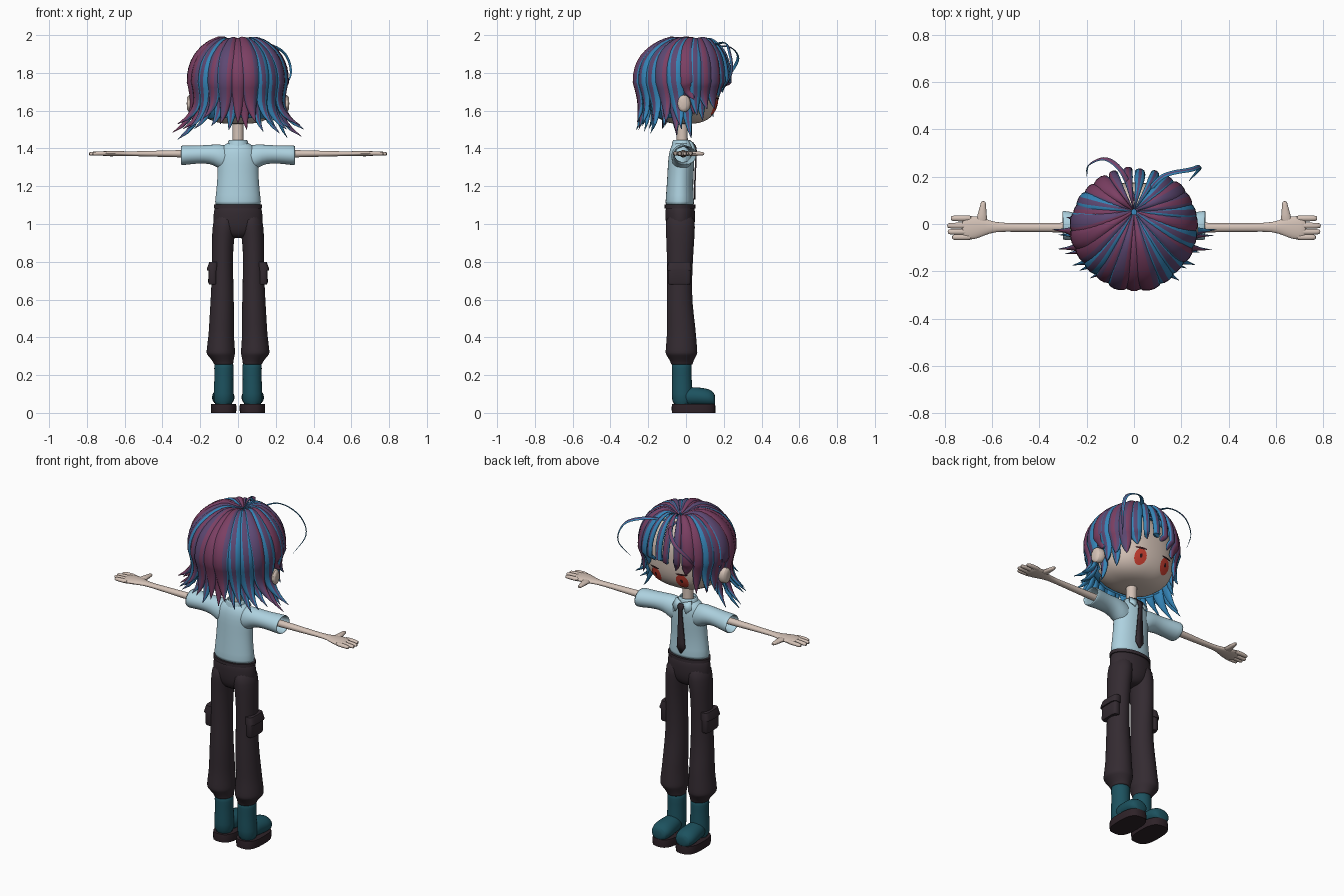
import bpy, bmesh, math, random
from mathutils import Vector
from math import sin, cos, pi

random.seed(4)
if "Cube" in bpy.data.objects:
    bpy.data.objects.remove(bpy.data.objects["Cube"])


def material(name, *rgb):
    m = bpy.data.materials.new(name)
    m.use_nodes = True
    m.diffuse_color = (*rgb, 1)
    m.node_tree.nodes["Principled BSDF"].inputs["Base Color"].default_value = (*rgb, 1)
    return m


SKIN = material("skin", .66, .54, .47)
SHIRT = material("pale_blue_cloth", .42, .64, .74)
DARK = material("dark_cloth", .034, .024, .031)
BOOT = material("teal_leather", .012, .085, .115)
SOLE = material("sole_rubber", .027, .016, .021)
BLUE = material("hair_blue", .035, .23, .47)
VIOLET = material("hair_violet", .11, .065, .17)
PLUM = material("hair_plum", .2, .05, .125)
RED = material("eye_red", .6, .05, .03)
BLACK = material("eye_dark", .03, .008, .01)


def finish(name, bm, mats, sub=0, thick=0, angle=40):
    bmesh.ops.recalc_face_normals(bm, faces=bm.faces)
    me = bpy.data.meshes.new(name)
    bm.to_mesh(me)
    bm.free()
    ob = bpy.data.objects.new(name, me)
    bpy.context.collection.objects.link(ob)
    for m in mats:
        me.materials.append(m)
    bpy.ops.object.select_all(action='DESELECT')
    ob.select_set(True)
    bpy.context.view_layer.objects.active = ob
    bpy.ops.object.shade_smooth_by_angle(angle=math.radians(angle))
    if thick:
        ob.modifiers.new("thickness", 'SOLIDIFY').thickness = thick
    if sub:
        ob.modifiers.new("smooth", 'SUBSURF').levels = sub
        ob.modifiers["smooth"].render_levels = sub


def bridge(bm, a, b):
    n = len(a)
    return [bm.faces.new((a[i], a[(i + 1) % n], b[(i + 1) % n], b[i])) for i in range(n)]


def loft(name, rings, mat, axis='Z', side=1, n=20, power=2, caps=True, **kw):
    """Rings are (position, centre 1, centre 2, radius 1, radius 2) along an axis."""
    bm = bmesh.new()
    loops = []
    for p, c1, c2, r1, r2 in rings:
        loop = []
        for i in range(n):
            c, s = cos(2 * pi * i / n), sin(2 * pi * i / n)
            u = c1 + r1 * math.copysign(abs(c) ** (2 / power), c)
            v = c2 + r2 * math.copysign(abs(s) ** (2 / power), s)
            x, y, z = {'Z': (u, v, p), 'X': (p, u, v), 'Y': (u, p, v)}[axis]
            loop.append(bm.verts.new((x * side, y, z)))
        loops.append(loop)
    for a, b in zip(loops, loops[1:]):
        bridge(bm, a, b)
    if caps:
        bm.faces.new(loops[0])
        bm.faces.new(loops[-1])
    finish(name, bm, [mat], **kw)


# Head: an ellipsoid with a boxier jaw, reused for the scalp layer
HC, HR, HP, JAW = Vector((0, -.01, 1.735)), (.225, .185, .205), 2.4, 3


def head_shape(scale):
    bm = bmesh.new()
    bmesh.ops.create_uvsphere(bm, u_segments=40, v_segments=28, radius=1)
    for v in bm.verts:
        q = JAW if v.co.z < 0 else HP
        flat = (abs(v.co.x) ** HP + abs(v.co.y) ** HP) ** (1 / HP)
        k = scale * (flat ** q + abs(v.co.z) ** q) ** (-1 / q)
        v.co = HC + Vector([c * k * r for c, r in zip(v.co, HR)])
    return bm


def face_point(x, z, lift):
    q = JAW if z < HC.z else HP
    flat = (1 - abs((z - HC.z) / HR[2]) ** q) ** (HP / q)
    return (x, HC.y + HR[1] * (flat - abs(x / HR[0]) ** HP) ** (1 / HP) + lift, z)


finish("head", head_shape(1), [SKIN])
bm = head_shape(1.05)
bmesh.ops.delete(bm, context='FACES', geom=[
    f for f in bm.faces if f.calc_center_median().z < 1.56
    or f.calc_center_median().y > -.05 + max(0, f.calc_center_median().z - 1.8)])
finish("hair_scalp", bm, [BLUE])


# Face details: thin plates that follow the head
def face_plate(name, cx, cz, rx, rz, mat, lift):
    bm = bmesh.new()
    loops = [[bm.verts.new(face_point(cx + rx * k * cos(2 * pi * i / 20),
                                      cz + rz * k * sin(2 * pi * i / 20), lift))
              for i in range(20)] for k in (1, .5, .05)]
    for a, b in zip(loops, loops[1:]):
        bridge(bm, a, b)
    bm.faces.new(loops[-1])
    finish(name, bm, [mat])


for s, tag in ((1, "left"), (-1, "right")):
    x = .084 * s
    face_plate(tag + "_eye", x, 1.62, .035, .044, RED, .003)
    face_plate(tag + "_pupil", x, 1.623, .008, .012, BLACK, .005)
    face_plate(tag + "_eyelash", x + .004 * s, 1.665, .035, .006, BLACK, .005)
    loft(tag + "_ear", [(.2, .0, 1.64, .02, .03), (.235, -.005, 1.638, .034, .046),
                        (.262, -.014, 1.638, .034, .048), (.272, -.018, 1.638, .02, .03)],
         SKIN, 'X', s, sub=1)


# Hair: lens-shaped tapering locks with striped outer faces
def lock(bm, pts, width, thick, stripes, root=.1):
    n, last, loops = 10, len(pts) - 1, []
    for i, p in enumerate(pts):
        t = i / last
        tan = (pts[min(i + 1, last)] - pts[max(i - 1, 0)]).normalized()
        out = p - Vector((0, 0, 1.72))
        out = (out - tan * out.dot(tan)).normalized()
        across = tan.cross(out)
        w = width * min(1, root + 2.4 * t) * max(.03, 1 - t ** 5)
        loop = []
        for j in range(n):
            a = 2 * pi * j / n
            bend = (w * cos(a)) ** 2 / .4
            loop.append(bm.verts.new(p + across * w * cos(a)
                                     + out * (thick * sin(a) * min(1, w / .02) - bend)))
        loops.append(loop)
    for a, b in zip(loops, loops[1:]):
        for f, k in zip(bridge(bm, a, b), stripes + (0,) * 5):
            f.material_index = k
    bm.faces.new(loops[0])
    bm.faces.new(loops[-1])


def hair_path(phi, scale, end, flick, twist):
    pts, steps = [], 20
    back = max(0, -sin(phi))
    for i in range(steps + 1):
        t = i / steps
        arc = min(t / .6, 1)
        drop = max(0, (t - .6) / .4)
        th = .05 + (pi / 2 - .05) * arc
        ang = phi + twist * t * t
        r = sin(th) * scale * (1 - .1 * sin(drop * pi * .75) + flick * drop ** 4)
        depth = .22 if sin(ang) > 0 else .265
        z = 1.75 + .24 * scale * cos(th) ** .85 - (1.75 - end) * drop - .045 * math.exp(-(th / .25) ** 2)
        pts.append(Vector((.25 * r * cos(ang) + .06 * drop ** 4 * cos(phi) * (back > .2),
                           depth * r * sin(ang) + .055 * (1 - sin(th)), z)))
    return pts


def end_height(phi):
    f = sin(phi)
    if f > .1:
        return (1.59 if cos(phi) > 0 else 1.57) + .42 * max(0, f - .6)
    if f > -.12:
        return 1.68
    return 1.49 + .06 * f * f


PATTERNS = ((0, 1, 2, 1, 0), (1, 2, 2, 1, 0), (0, 1, 1, 2, 1), (0, 0, 1, 0, 0), (1, 2, 2, 2, 1))
for name, count, scale, width, inner in (("hair_outer_locks", 25, 1.03, .046, 0),
                                         ("hair_inner_locks", 24, .96, .045, 1)):
    bm = bmesh.new()
    for k in range(count):
        phi = -pi / 2 + 2 * pi * (k + inner / 2) / count
        f, c = sin(phi), cos(phi)
        if inner and f > .5:
            continue
        blue = k % 2 if inner else c > 0 and (.7 < f < .95 or (-.9 < f < -.3 and k % 2))
        stripes = PATTERNS[3 if blue else (k * 2 + 4) % 5]
        twist = math.copysign(-.25 * abs(c) if f < .1 else .08, c)
        flick = .04 + .18 * abs(c) * (f < -.1) - .06 * (f > .6) + random.uniform(-.04, .04)
        end = end_height(phi) - .03 * inner + random.uniform(-.025, .025)
        lock(bm, hair_path(phi, scale + random.uniform(-.03, .02), end, flick, twist),
             width * random.uniform(.85, 1.1) * (.5 if f > .9 else .85 if f > .6 else 1), .013, stripes)
    finish(name, bm, [BLUE, VIOLET, PLUM], angle=60)


# Loose stray strands arching in front of the face
def smooth_path(ctrl, per=6):
    c = [Vector(p) for p in ctrl]
    c = [c[0] * 2 - c[1]] + c + [c[-1] * 2 - c[-2]]
    out = []
    for a, b, d, e in zip(c, c[1:], c[2:], c[3:]):
        for i in range(per):
            t = i / per
            out.append(.5 * (2 * b + (d - a) * t + (2 * a - 5 * b + 4 * d - e) * t * t
                             + (3 * b - a - 3 * d + e) * t ** 3))
    return out + [c[-2]]


bm = bmesh.new()
for pts, stripes in (
        (((0, .1, 1.93), (-.05, .22, 1.94), (-.12, .275, 1.89), (-.19, .25, 1.82), (-.2, .2, 1.75)), PATTERNS[0]),
        (((.03, .1, 1.93), (.12, .2, 1.96), (.24, .23, 1.91), (.28, .24, 1.8), (.23, .18, 1.69)), PATTERNS[3])):
    lock(bm, smooth_path(pts), .011, .006, stripes, 1)
finish("stray_strands", bm, [BLUE, VIOLET, PLUM], angle=60)

# Neck, shirt and collar
loft("neck", [(1.38, 0, -.02, .034, .034), (1.46, 0, -.02, .029, .029), (1.58, 0, -.02, .03, .03)], SKIN)
loft("shirt_body", [(1.1, 0, -.033, .124, .077), (1.105, 0, -.033, .124, .077), (1.2, 0, -.033, .113, .07),
                    (1.28, 0, -.028, .108, .07), (1.35, 0, -.025, .112, .07), (1.4, 0, -.022, .1, .064),
                    (1.428, 0, -.02, .06, .048), (1.435, 0, -.02, .035, .035)], SHIRT, n=24, sub=1)
loft("collar", [(1.405, 0, -.02, .064, .058), (1.445, 0, -.022, .05, .05), (1.45, 0, -.022, .042, .042),
                (1.41, 0, -.02, .038, .038)], SHIRT, caps=False, sub=1)


# Tie: a thin plate on the chest from half outlines of (x, y, z)
bm = bmesh.new()
rows = [[bm.verts.new((x * s, y, z)) for s in (-1, 1)] for x, y, z in (
    (.014, .046, 1.425), (.019, .054, 1.41), (.011, .058, 1.385), (.013, .056, 1.34),
    (.024, .05, 1.19), (.026, .05, 1.165), (.003, .05, 1.13))]
for a, b in zip(rows, rows[1:]):
    bm.faces.new((a[0], a[1], b[1], b[0]))
finish("tie", bm, [DARK], thick=.008)

# Paired limbs
for s, tag in ((1, "left"), (-1, "right")):
    bm = bmesh.new()
    flap = [bm.verts.new((x * s, y, z)) for x, y, z in
            ((.005, .042, 1.43), (.05, .02, 1.442), (.062, .04, 1.4), (.035, .056, 1.375))]
    bm.faces.new(flap)
    finish(tag + "_collar_flap", bm, [SHIRT], thick=.007)
    loft(tag + "_sleeve", [(.04, -.022, 1.345, .05, .066), (.09, -.022, 1.352, .058, .07),
                           (.125, -.02, 1.367, .056, .055), (.18, -.018, 1.37, .052, .047),
                           (.25, -.01, 1.366, .058, .05), (.303, -.005, 1.363, .064, .054)],
         SHIRT, 'X', s, caps=False, thick=.008, sub=1)
    # Arm and hand
    loft(tag + "_arm", [(.14, -.015, 1.372, .022, .022), (.3, -.015, 1.372, .021, .02),
                        (.5, -.015, 1.372, .018, .014), (.59, -.013, 1.372, .019, .012),
                        (.635, -.012, 1.373, .038, .014), (.67, -.015, 1.373, .05, .015),
                        (.705, -.017, 1.373, .05, .014), (.73, -.017, 1.373, .044, .01)], SKIN, 'X', s, sub=1)
    for k, (y, tip) in enumerate(((.024, .775), (-.007, .79), (-.033, .788), (-.056, .77))):
        loft(f"{tag}_finger_{k + 1}", [(.68, y, 1.373, .014, .012), (.73, y, 1.374, .0135, .012),
                                       (tip - .01, y, 1.372, .013, .011), (tip, y, 1.371, .008, .007)],
             SKIN, 'X', s, n=10, sub=1)
    loft(tag + "_thumb", [(0, .645, 1.373, .032, .013), (.04, .642, 1.373, .019, .013),
                          (.085, .637, 1.372, .013, .011), (.098, .637, 1.372, .008, .007)],
         SKIN, 'Y', s, n=10, sub=1)
    # Trouser leg with gathered cuff and cargo pocket
    loft(tag + "_trouser_leg", [(1.06, .064, -.03, .062, .076), (.98, .072, -.03, .064, .079),
                                (.92, .08, -.03, .059, .075),
                                (.82, .083, -.032, .056, .07), (.7, .082, -.034, .058, .066),
                                (.58, .084, -.034, .063, .068), (.46, .087, -.026, .067, .076),
                                (.41, .089, -.024, .068, .078), (.345, .091, -.024, .075, .084),
                                (.315, .091, -.024, .077, .086), (.308, .09, -.024, .074, .082),
                                (.27, .078, -.022, .053, .06), (.258, .076, -.022, .052, .058),
                                (.255, .076, -.022, .05, .056)],
         DARK, side=s, sub=1)
    loft(tag + "_cargo_pocket", [(.68, .133, -.035, .02, .055), (.69, .135, -.035, .023, .06),
                                 (.76, .134, -.035, .022, .06), (.77, .134, -.035, .022, .06)],
         DARK, side=s, power=4)
    loft(tag + "_pocket_flap", [(.755, .136, -.035, .028, .064), (.765, .136, -.035, .028, .064),
                                (.8, .128, -.035, .024, .06)], DARK, side=s, power=4)
    # Boot
    loft(tag + "_boot_shaft", [(.03, .077, -.018, .055, .056), (.1, .076, -.02, .054, .056),
                               (.18, .075, -.022, .05, .052), (.24, .075, -.022, .052, .053),
                               (.28, .075, -.024, .052, .053)], BOOT, side=s, sub=1)
    loft(tag + "_boot_toe", [(-.03, .077, .085, .048, .05), (.03, .077, .088, .054, .05),
                             (.08, .078, .084, .061, .05), (.12, .078, .08, .06, .048),
                             (.148, .078, .072, .047, .038), (.155, .078, .068, .025, .02)],
         BOOT, 'Y', s, sub=1)
    loft(tag + "_boot_sole", [(0, .076, .04, .066, .115), (.03, .076, .04, .068, .116),
                              (.046, .076, .04, .066, .114)], SOLE, side=s, n=28, power=2.8)

# Hips and waistband
loft("trouser_hips", [(.925, 0, -.03, .02, .03), (.935, 0, -.03, .07, .055), (.97, 0, -.03, .128, .074),
                      (1.03, 0, -.03, .134, .08), (1.08, 0, -.031, .126, .078), (1.1, 0, -.032, .122, .074)],
     DARK, n=24, sub=1)
loft("waistband", [(1.083, 0, -.032, .128, .081), (1.102, 0, -.032, .128, .081)], DARK, n=32)
